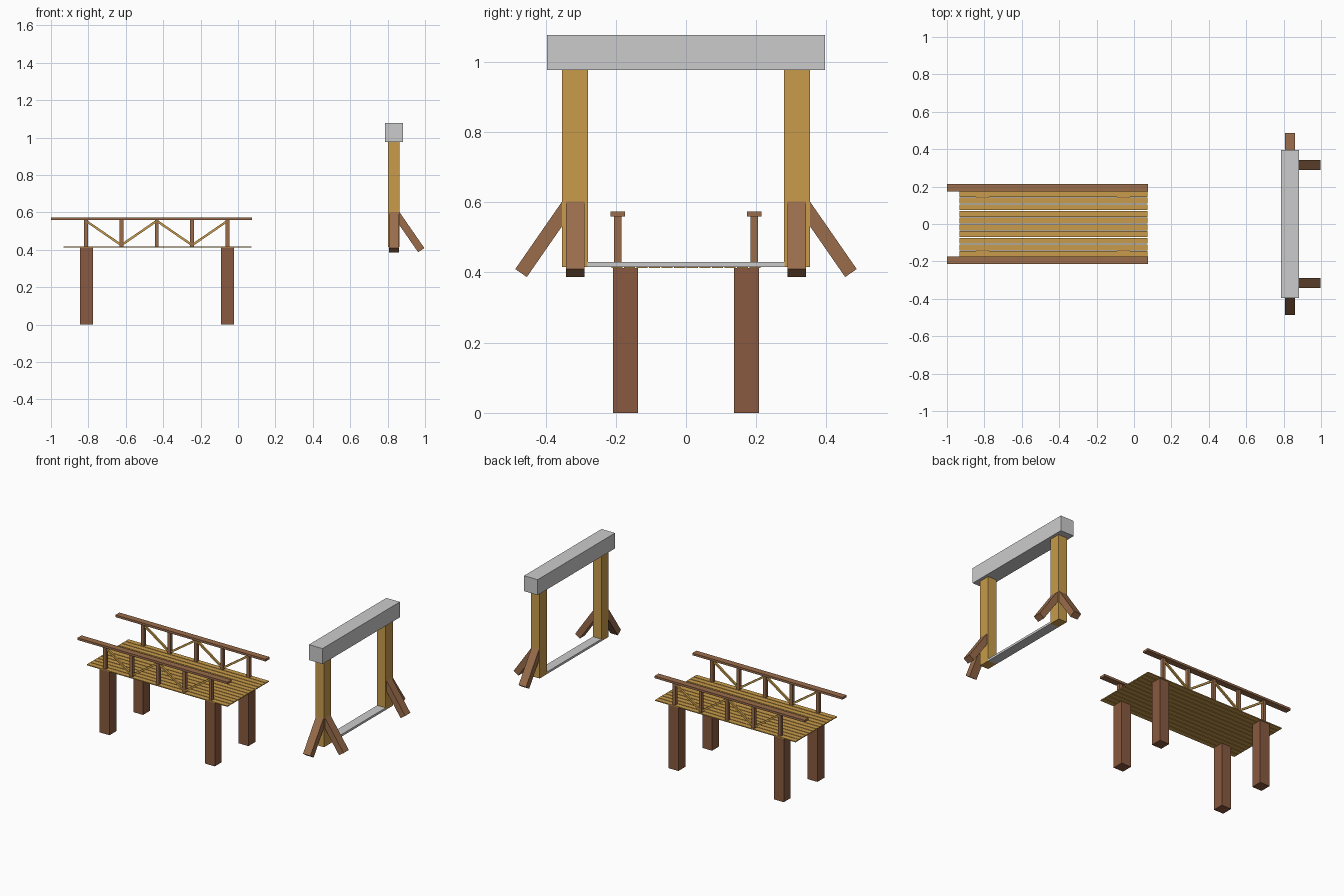
import bpy
from math import atan2, hypot
from mathutils import Vector, Matrix

if "Cube" in bpy.data.objects:
    bpy.data.objects.remove(bpy.data.objects["Cube"])


def material(name, rgb):
    m = bpy.data.materials.new(name)
    m.diffuse_color = (*rgb, 1)
    m.use_nodes = True
    m.node_tree.nodes["Principled BSDF"].inputs["Base Color"].default_value = m.diffuse_color
    return m


GOLD = material("gold_wood", (0.58, 0.33, 0.07))
BROWN = material("brown_wood", (0.32, 0.15, 0.07))
DARK = material("dark_wood", (0.25, 0.10, 0.05))

FACES = [(0, 1, 3, 2), (4, 6, 7, 5), (0, 4, 5, 1), (2, 3, 7, 6), (0, 2, 6, 4), (1, 5, 7, 3)]


def box(name, x, y, z, mat=None, matrix=None):
    """Box from (min, max) ranges, optionally transformed."""
    verts = [Vector((a, b, c)) for a in x for b in y for c in z]
    if matrix:
        verts = [matrix @ v for v in verts]
    mesh = bpy.data.meshes.new(name)
    mesh.from_pydata(verts, [], FACES)
    mesh.update()
    ob = bpy.data.objects.new(name, mesh)
    bpy.context.collection.objects.link(ob)
    if mat:
        mesh.materials.append(mat)
    # consistent outward normals
    import bmesh
    bm = bmesh.new()
    bm.from_mesh(mesh)
    bmesh.ops.recalc_face_normals(bm, faces=bm.faces)
    bm.to_mesh(mesh)
    bm.free()
    return ob


def around(c, w):
    return (c - w / 2, c + w / 2)


# Deck planks running along x with narrow gaps
PLANKS, PITCH = 12, 0.0358
for i in range(PLANKS):
    y = (i - (PLANKS - 1) / 2) * PITCH
    box("deck_plank", (-0.934, 0.073), around(y, PITCH - 0.004), (0.413, 0.419), GOLD)

# Bridge legs
for x in (-0.811, -0.056):
    for s in (-1, 1):
        box("bridge_leg", around(x, 0.07), around(s * 0.172, 0.071), (0, 0.413), DARK)

# Railings: handrail, posts and zigzag diagonals
POST_X = [-0.813 + 0.1893 * i for i in range(5)]
for s in (-1, 1):
    y = s * 0.194
    box("handrail", (-1.0, 0.076), around(y, 0.041), (0.56, 0.574), BROWN)
    for x in POST_X:
        box("railing_post", around(x, 0.021), around(y, 0.021), (0.418, 0.561), BROWN)
    for i in range(4):
        z0, z1 = (0.555, 0.425) if i % 2 == 0 else (0.425, 0.555)
        dx, dz = POST_X[i + 1] - POST_X[i], z1 - z0
        m = Matrix.Translation((POST_X[i] + dx / 2, y, 0.49)) @ Matrix.Rotation(-atan2(dz, dx), 4, 'Y')
        box("railing_diagonal", around(0, hypot(dx, dz)), around(0, 0.012), around(0, 0.012), GOLD, m)

# Gate: top beam, sill and posts
GX = 0.833
box("gate_beam", (0.786, 0.883), (-0.396, 0.396), (0.977, 1.077))
box("gate_sill", (0.802, 0.863), (-0.28, 0.28), (0.416, 0.430))


def brace(name, top, direction):
    """Slanted strut whose upper outer edge meets the post face at `top`."""
    out = Vector(direction)
    axis = (out * 0.133 + Vector((0, 0, -0.192))).normalized()
    inward = Vector((-out.x * -axis.z, -out.y * -axis.z, -axis.dot(out)))
    side = axis.cross(inward)
    m = Matrix.Translation(top) @ Matrix((axis, inward, side)).transposed().to_4x4()
    box(name, (0, 0.234), (0, 0.04), around(0, 0.053), BROWN, m)


for s in (-1, 1):
    box("gate_post", (0.802, 0.863), around(s * 0.316, 0.073), (0.416, 0.977), GOLD)
    brace("front_brace", (0.863, s * 0.315, 0.602), (1, 0, 0))
    brace("side_brace", (GX, s * 0.353, 0.602), (0, s, 0))
